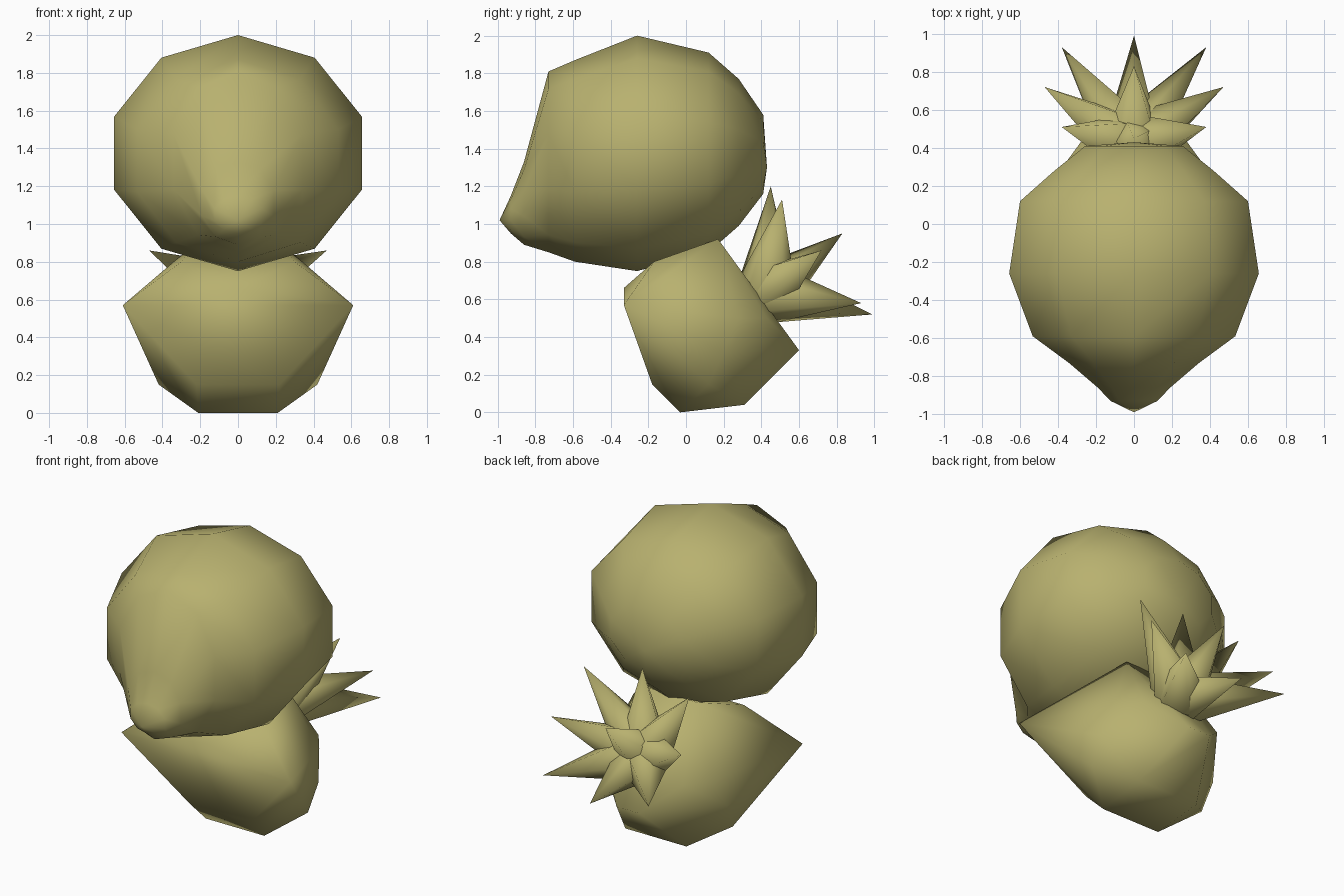
import bpy, bmesh, math
from mathutils import Vector

cube = bpy.data.objects.get("Cube")
if cube:
    bpy.data.objects.remove(cube)

olive = bpy.data.materials.new("olive")
olive.use_nodes = True
colour = (0.48, 0.44, 0.16, 1)
olive.diffuse_color = colour
olive.node_tree.nodes["Principled BSDF"].inputs["Base Color"].default_value = colour


def finish(bm, name, angle):
    bmesh.ops.recalc_face_normals(bm, faces=bm.faces)
    mesh = bpy.data.meshes.new(name)
    bm.to_mesh(mesh)
    bm.free()
    mesh.materials.append(olive)
    obj = bpy.data.objects.new(name, mesh)
    bpy.context.collection.objects.link(obj)
    bpy.ops.object.select_all(action="DESELECT")
    obj.select_set(True)
    bpy.context.view_layer.objects.active = obj
    bpy.ops.object.shade_smooth_by_angle(angle=math.radians(angle))
    return obj


def mirrored(points):
    for x, y, z in points:
        yield Vector((x, y, z))
        if x:
            yield Vector((-x, y, z))


# Head: ten-sided rings lofted from snout to back (y, top, bottom, half width)
rings = [(-0.93, 1.15, 0.95, 0.13), (-0.86, 1.33, 0.89, 0.2),
         (-0.73, 1.81, 0.85, 0.36), (-0.59, 1.87, 0.8, 0.56),
         (-0.26, 2.0, 0.75, 0.69), (0.12, 1.91, 0.85, 0.63),
         (0.28, 1.77, 0.99, 0.44), (0.41, 1.58, 1.16, 0.27)]
SIDES = 10
bm = bmesh.new()
loops = []
for y, top, bottom, width in rings:
    mid, half = (top + bottom) / 2, (top - bottom) / 2
    angles = [math.tau * i / SIDES for i in range(SIDES)]
    loops.append([bm.verts.new((width * math.sin(a), y, mid + half * math.cos(a)))
                  for a in angles])
snout = bm.verts.new((0, -0.99, 1.02))
back = bm.verts.new((0, 0.43, 1.3))
for i in range(SIDES):
    j = (i + 1) % SIDES
    for a, b in zip(loops, loops[1:]):
        bm.faces.new((a[i], a[j], b[j], b[i]))
    bm.faces.new((snout, loops[0][j], loops[0][i]))
    bm.faces.new((back, loops[-1][i], loops[-1][j]))
finish(bm, "head", 80)

# Body: faceted hull with wide shoulders and a narrow base
body_points = [(0.61, -0.33, 0.57), (0, -0.33, 0.66), (0.3, -0.17, 0.8),
               (0.2, 0.17, 0.92), (0.21, -0.03, 0), (0.22, -0.18, 0.15),
               (0.42, 0.12, 0.15), (0.44, 0.2, 0.32), (0.22, 0.31, 0.04),
               (0.08, 0.6, 0.33), (0.39, 0.28, 0.5), (0.28, 0.43, 0.5)]
bm = bmesh.new()
for p in mirrored(body_points):
    bm.verts.new(p)
hull = bmesh.ops.convex_hull(bm, input=bm.verts)
bmesh.ops.delete(bm, geom=list({v for v in hull["geom_interior"] + hull["geom_unused"]
                                if isinstance(v, bmesh.types.BMVert)}), context="VERTS")
finish(bm, "body", 80)

# Tail: a fan of pointed spikes from one root
root = Vector((0, 0.42, 0.63))
tips = [(0, 0.99, 0.52), (0.38, 0.93, 0.58), (0.47, 0.72, 0.86),
        (0, 0.83, 0.95), (0.38, 0.51, 1.13), (0, 0.45, 1.2)]
bm = bmesh.new()
for tip in mirrored(tips):
    axis = tip - root
    base = root + axis * 0.12
    turn = axis.to_track_quat("Z", "Y")
    point = bm.verts.new(tip)
    ring = [bm.verts.new(base + turn @ Vector((0.15 * math.cos(a), 0.15 * math.sin(a), 0)))
            for a in (math.tau * k / 5 for k in range(5))]
    bm.faces.new(ring)
    for k in range(5):
        bm.faces.new((point, ring[k], ring[(k + 1) % 5]))
finish(bm, "tail_spikes", 75)
